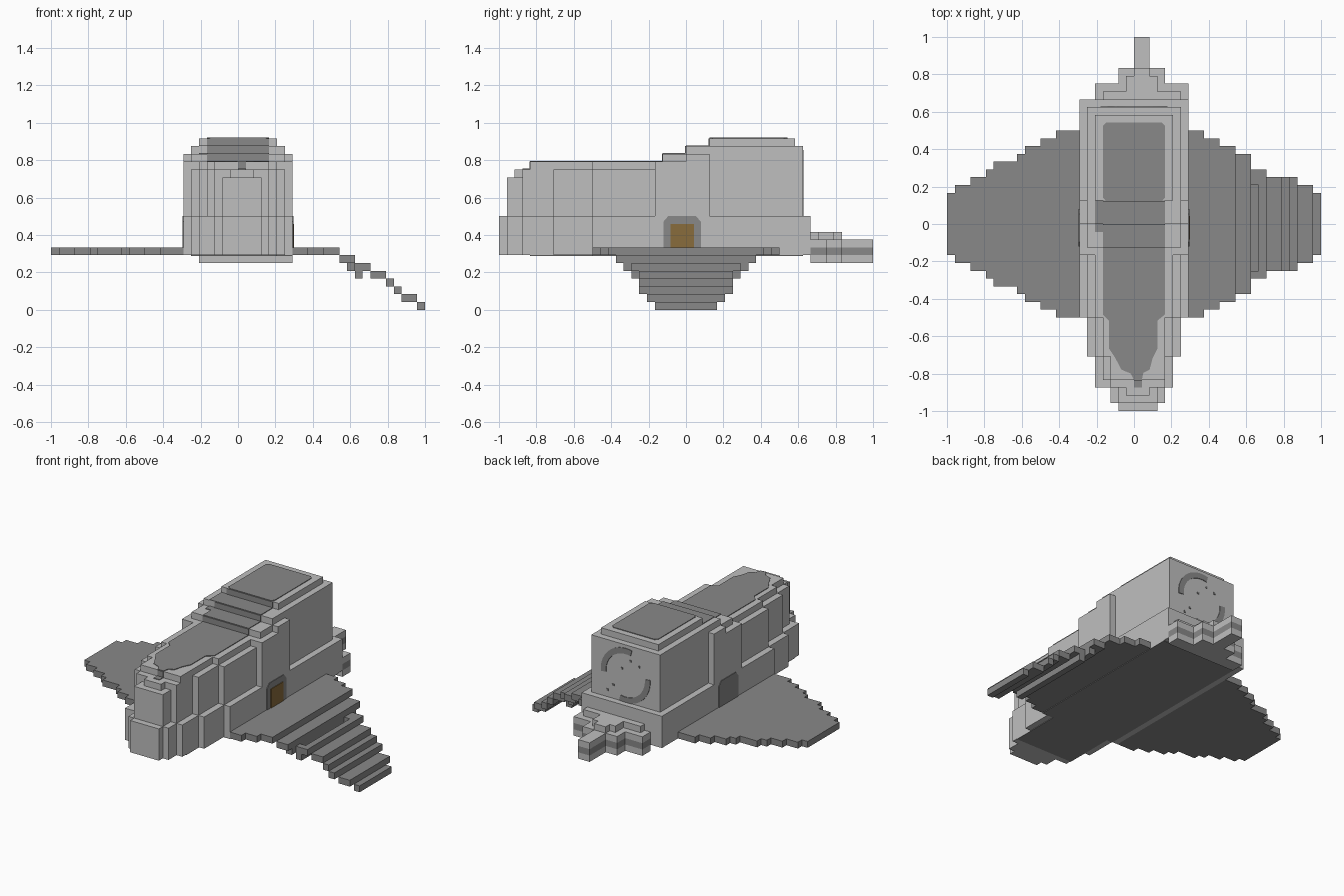
import bpy
import bmesh
import math
from mathutils import Vector

cube = bpy.data.objects.get("Cube")
if cube:
    bpy.data.objects.remove(cube, do_unlink=True)

UNIT = 1 / 24   # edge length of one block
THIN = 0.1      # plate thickness in blocks


def material(name, r, g, b):
    mat = bpy.data.materials.new(name)
    mat.use_nodes = True
    mat.diffuse_color = (r, g, b, 1)
    mat.node_tree.nodes["Principled BSDF"].inputs["Base Color"].default_value = (r, g, b, 1)
    return mat


light = material("light grey", 0.52, 0.52, 0.52)
dark = material("dark grey", 0.25, 0.25, 0.25)
brown = material("brown", 0.25, 0.15, 0.045)


def finish(name, bm, mat):
    bmesh.ops.recalc_face_normals(bm, faces=bm.faces)
    bmesh.ops.scale(bm, vec=(UNIT, UNIT, UNIT), verts=bm.verts)
    mesh = bpy.data.meshes.new(name)
    bm.to_mesh(mesh)
    bm.free()
    mesh.materials.append(mat)
    obj = bpy.data.objects.new(name, mesh)
    bpy.context.collection.objects.link(obj)
    return obj


def blocks(name, mat, boxes):
    """Each box is (x range, y range, z range) in block units."""
    bm = bmesh.new()
    for spans in boxes:
        verts = bmesh.ops.create_cube(bm, size=1)["verts"]
        for v in verts:
            v.co = Vector([(a + b) / 2 + c * (b - a) for (a, b), c in zip(spans, v.co)])
    return finish(name, bm, mat)


def plate(name, mat, points, thickness):
    """Extrudes a flat outline along the thickness vector."""
    bm = bmesh.new()
    face = bm.faces.new([bm.verts.new(p) for p in points])
    new = bmesh.ops.extrude_face_region(bm, geom=[face], use_keep_orig=True)["geom"]
    moved = [g for g in new if isinstance(g, bmesh.types.BMVert)]
    bmesh.ops.translate(bm, vec=thickness, verts=moved)
    return finish(name, bm, mat)


def sym(w):
    return (-w, w)


# Lower hull, stepped toward the nose
steps = [((-2, 3), -24), ((-3, 4), -23), (sym(5), -21), (sym(6), -17), (sym(7), -12)]
blocks("lower_hull", light, [(x, (y, 16), (7, 12)) for x, y in steps])

# Front cabin and its roof
cabin = [((-2, 3), -23, 17), ((-1, 2), -22, 18), ((-3, 4), -21, 18),
         (sym(4), -20, 18), (sym(5), -17, 18), (sym(6), -12, 18),
         ((-3, 4), -20, 19), (sym(4), -17, 19), (sym(5), -12, 19)]
blocks("front_cabin", light, [(x, (y, 0), (12, z)) for x, y, z in cabin])

# Collar between the cabin and the rear box
blocks("collar", light, [
    (sym(7), (-4, 3), (12, 19)), (sym(7), (0, 3), (19, 20)),
    (sym(6), (-3, 3), (19, 20)), (sym(6), (0, 3), (20, 21))])

# Rear box with stepped roof
blocks("rear_box", light, [
    (sym(6), (3, 15), (12, 21)), (sym(5), (3, 14), (21, 22))])

# Dark roof panels, one per level, with dark risers between them
outline = [(0, -20), (1, -20), (1.2, -19.1), (2, -18.7), (2.4, -17.2), (3, -16),
           (3, -12.4), (4, -11.6), (4, -3), (-4, -3), (-4, -11.6), (-3.2, -12.4),
           (-3.2, -16), (-2.4, -17.2), (-1.6, -18.7), (-0.4, -19.2)]
plate("cabin_roof_panel", dark, [(x, y, 19) for x, y in outline], (0, 0, THIN))
blocks("collar_panel", dark, [
    (sym(4), (-3, 0), (20, 20 + THIN)),
    ((-5, 4), (-1, 0), (20, 20 + THIN)),
    ((-5, 4), (0, 3), (21, 21 + THIN))])
blocks("roof_risers", dark, [
    (sym(4), (y - THIN, y), (z, z + 1)) for y, z in [(-3, 19), (0, 20), (3, 21)]])
blocks("nose_stripe", dark, [
    ((0, 1), (-21, -20), (18, 18 + THIN)), ((0, 1), (-20 - THIN, -20), (18, 19))])
rounded = [(-3.6, 3), (3.6, 3), (4, 3.4), (4, 12.6), (3.6, 13),
           (-3.6, 13), (-4, 12.6), (-4, 3.4)]
plate("rear_roof_panel", dark, [(x, y, 22) for x, y in rounded], (0, 0, THIN))

# Side doors
door = [(-2.9, 8), (1.9, 8), (1.9, 11.3), (1.3, 12), (-2.3, 12), (-2.9, 11.3)]
for side, label in [(1, "left"), (-1, "right")]:
    plate(label + "_door_frame", dark, [(side * 7, y, z) for y, z in door],
          (side * THIN, 0, 0))
blocks("left_door", brown, [((7, 7 + 2 * THIN), (-2, 1), (8, 11))])

# Broken ring and dots on the rear wall
for label, start in [("upper", 0), ("lower", math.pi)]:
    angles = [start + math.radians(a) for a in range(-5, 106, 10)]
    ring = [(r * math.cos(a), 15, 16.2 + r * math.sin(a))
            for r, seq in [(3.4, angles), (4.3, angles[::-1])] for a in seq]
    plate(label + "_ring_arc", dark, ring, (0, THIN, 0))
blocks("rear_dots", dark, [
    ((x, x + 0.3), (15, 15 + THIN), (z, z + 0.3))
    for x, z in [(3, 13), (2, 14), (-1, 18.5), (-2.5, 18), (0.5, 17)]])

# Stepped tail with a dark band
tail = [((-5, 7), 18), ((-2, 4), 20), ((0, 2), 24)]
for label, mat, z in [("base", light, (6, 7)), ("band", dark, (7, 8)), ("deck", light, (8, 9))]:
    blocks("tail_" + label, mat, [(x, (16, y), z) for x, y in tail])
blocks("tail_top", light, [
    (x, (16, y), (9, 10)) for x, y in [((-4, 6), 17), ((-1, 3), 19), ((0, 2), 20)]])

# Flat wing: (outer distance, half chord) steps
chords = [(10, 12), (12, 11), (14, 10), (15, 9), (18, 8), (19, 7), (21, 6), (23, 5), (24, 4)]
blocks("right_wing", dark, [((-x, -7), sym(c), (7, 8)) for x, c in chords])

# Drooping wing: flat root, then descending slats
blocks("left_wing_root", dark, [
    ((7, x), sym(c), (7, 8)) for x, c in [(9, 12), (11, 11), (13, 10)]])
slats = [(13, 15, 9, 6), (14, 15, 8, 5), (16, 17, 7, 5), (15, 16, 7, 4),
         (17, 19, 6, 4), (19, 20, 6, 3), (20, 21, 6, 2), (21, 23, 5, 1), (23, 24, 4, 0)]
blocks("left_wing_slats", dark, [
    ((a, b), sym(c), (z, z + 1)) for a, b, c, z in slats])
blocks("left_wing_slot_ends", dark, [
    ((15, 16), y, (5, 6)) for y in [(-7, -6), (5, 7)]])

# Dark belly panel
blocks("belly_panel", dark, [
    ((-6, 7), (-12, 15), (7 - THIN, 7)), ((-5, 5), (-20, -12), (7 - THIN, 7))])
